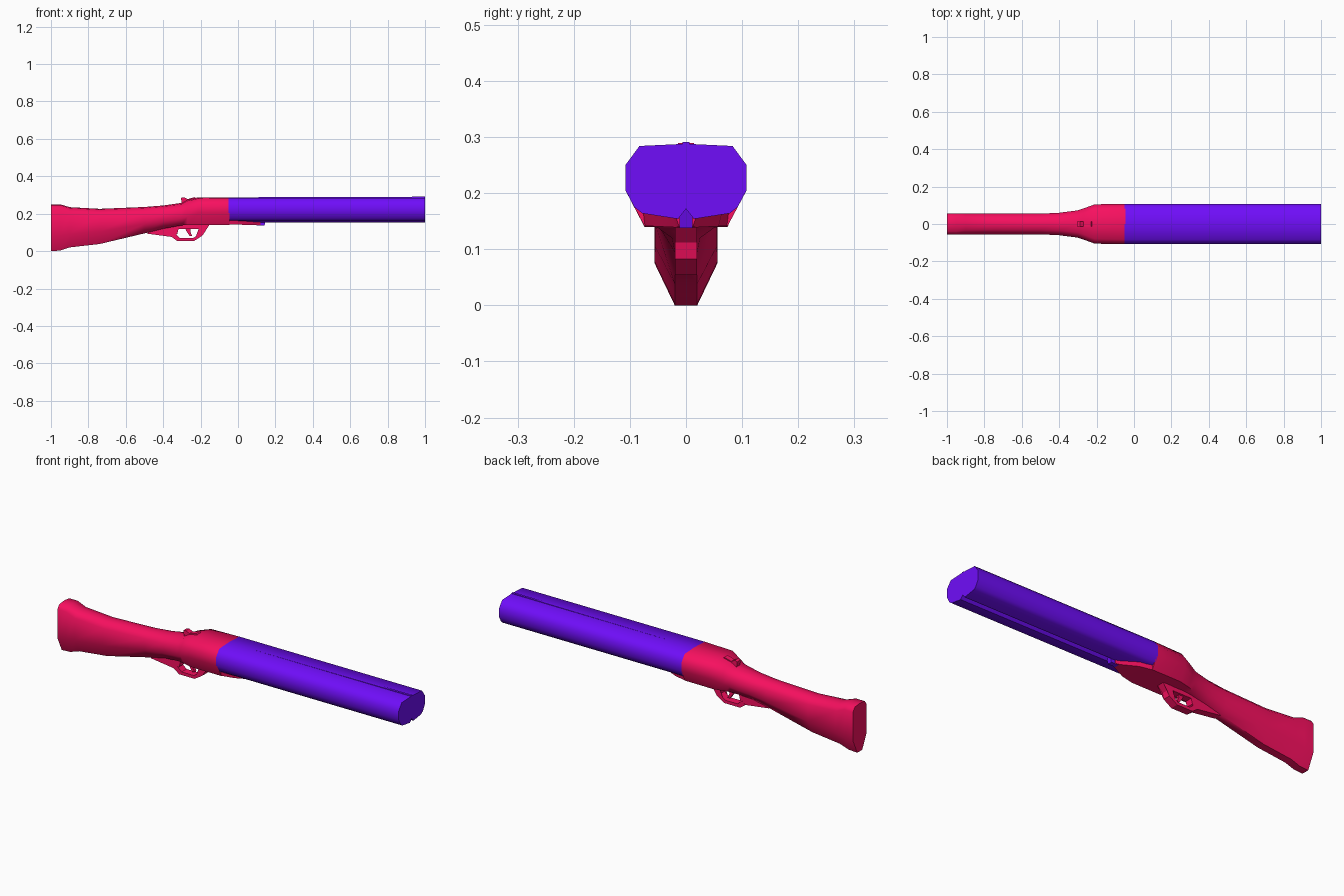
import bpy, bmesh, math


def material(name, rgb):
    m = bpy.data.materials.new(name)
    m.diffuse_color = (*rgb, 1)
    return m


RED = material("red", (0.93, 0.005, 0.115))
PURPLE = material("purple", (0.16, 0.004, 0.95))


def loft(name, rings, mat, smooth=25):
    """Skin equal-sized rings of 3D points and cap both ends."""
    bm = bmesh.new()
    vs = [[bm.verts.new(p) for p in r] for r in rings]
    n = len(vs[0])
    for a, b in zip(vs, vs[1:]):
        for i in range(n):
            j = (i + 1) % n
            bm.faces.new((a[i], a[j], b[j], b[i]))
    caps = [bm.faces.new(vs[0]), bm.faces.new(vs[-1])]
    bmesh.ops.triangulate(bm, faces=caps)
    bmesh.ops.recalc_face_normals(bm, faces=bm.faces)
    me = bpy.data.meshes.new(name)
    bm.to_mesh(me)
    bm.free()
    me.materials.append(mat)
    ob = bpy.data.objects.new(name, me)
    bpy.context.collection.objects.link(ob)
    bpy.ops.object.select_all(action='DESELECT')
    ob.select_set(True)
    bpy.context.view_layer.objects.active = ob
    bpy.ops.object.shade_smooth_by_angle(angle=math.radians(smooth))
    return ob


def mirror_ring(x, half):
    """Half cross-section (y, z) from top centre to bottom, mirrored in y."""
    pts = half + [(-y, z) for y, z in reversed(half) if y > 0]
    return [(x, y, z) for y, z in pts]


def side_prism(name, pts, half, mat):
    """Side profile (x, z) extruded to a total width of 2 * half."""
    return loft(name, [[(x, y, z) for x, z in pts] for y in (-half, half)], mat)


# Stock and receiver: x, top, shoulder (y, z), side half width, side z high/low, bottom (y, z)
sections = [
    (-1.00, 0.250, 0.040, 0.246, 0.056, 0.225, 0.075, 0.020, 0.000),
    (-0.95, 0.250, 0.040, 0.246, 0.056, 0.225, 0.078, 0.020, 0.003),
    (-0.90, 0.235, 0.034, 0.230, 0.056, 0.205, 0.090, 0.020, 0.020),
    (-0.74, 0.226, 0.030, 0.221, 0.055, 0.195, 0.105, 0.020, 0.038),
    (-0.50, 0.236, 0.030, 0.230, 0.055, 0.205, 0.145, 0.020, 0.095),
    (-0.40, 0.244, 0.034, 0.238, 0.060, 0.210, 0.160, 0.025, 0.120),
    (-0.30, 0.258, 0.045, 0.252, 0.073, 0.225, 0.175, 0.050, 0.138),
    (-0.27, 0.275, 0.055, 0.268, 0.083, 0.235, 0.185, 0.060, 0.140),
    (-0.21, 0.288, 0.080, 0.282, 0.105, 0.250, 0.205, 0.074, 0.140),
    (-0.045, 0.288, 0.083, 0.284, 0.108, 0.250, 0.205, 0.074, 0.141),
]
loft("stock_and_receiver", [
    mirror_ring(x, [(0, zt), (ys, zs), (w, zu), (w, zl), (yb, zb)])
    for x, zt, ys, zs, w, zu, zl, yb, zb in sections], RED, 58)

# Receiver tongue tapering under the barrels
loft("receiver_tongue", [
    mirror_ring(x, [(0, zt), (w + 0.006, zt), (w, zb)])
    for x, zt, w, zb in [(-0.05, 0.19, 0.074, 0.141), (0.02, 0.165, 0.058, 0.141),
                         (0.10, 0.158, 0.018, 0.139), (0.12, 0.157, 0.012, 0.140)]], RED)

# Twin barrel block with a notch along the underside
barrel = [(0, 0.288), (0.083, 0.284), (0.108, 0.25), (0.108, 0.205),
          (0.092, 0.175), (0.078, 0.164), (0.014, 0.154), (0, 0.172)]
loft("barrels", [mirror_ring(x, barrel) for x in (-0.05, 1.0)], PURPLE, 55)

# Sighting rib and barrel lug
side_prism("sight_rib", [(0.10, 0.284), (1.0, 0.284), (1.0, 0.291), (0.55, 0.289), (0.10, 0.288)],
           0.006, PURPLE)
side_prism("barrel_lug", [(0.06, 0.175), (0.15, 0.172), (0.142, 0.138), (0.10, 0.138)],
           0.012, PURPLE)

# Grip tang leading into the trigger guard
side_prism("grip_tang", [(-0.49, 0.094), (-0.355, 0.076), (-0.325, 0.092), (-0.31, 0.15), (-0.40, 0.15)],
           0.019, RED)

# Trigger guard bow and the plate it hangs from
outer = [(-0.355, 0.076), (-0.325, 0.054), (-0.235, 0.054), (-0.19, 0.083), (-0.183, 0.112), (-0.15, 0.145)]
inner = [(-0.20, 0.145), (-0.205, 0.115), (-0.207, 0.092), (-0.24, 0.070), (-0.31, 0.070), (-0.335, 0.092)]
side_prism("trigger_guard", outer + inner, 0.02, RED)
side_prism("trigger_plate", [(-0.34, 0.15), (-0.16, 0.15), (-0.20, 0.119), (-0.33, 0.119)],
           0.019, RED)

# Trigger
side_prism("trigger", [(-0.285, 0.145), (-0.25, 0.145), (-0.258, 0.11), (-0.245, 0.082),
                       (-0.258, 0.080), (-0.278, 0.11)], 0.008, RED)

# Opening lever on top of the receiver
side_prism("top_lever", [(-0.30, 0.25), (-0.305, 0.285), (-0.29, 0.288), (-0.27, 0.278),
                         (-0.23, 0.289), (-0.21, 0.27)], 0.014, RED)
